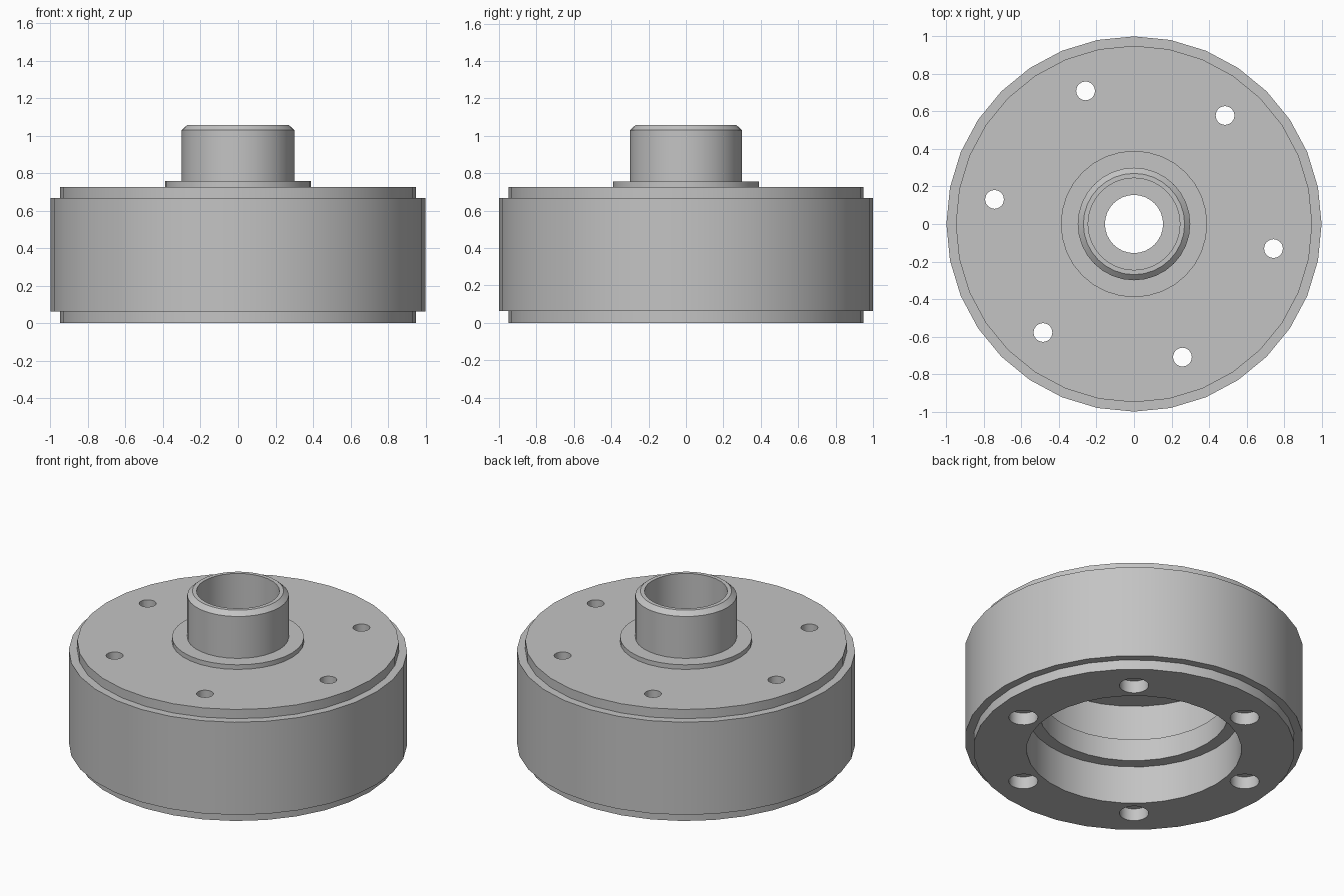
import bpy, bmesh
from math import radians, cos, sin

cube = bpy.data.objects.get("Cube")
if cube:
    bpy.data.objects.remove(cube, do_unlink=True)

SIDES = 32

# Single plain metal colour
grey = bpy.data.materials.new("plain grey metal")
grey.use_nodes = True
colour = (0.55, 0.55, 0.55, 1)
grey.diffuse_color = colour
grey.node_tree.nodes["Principled BSDF"].inputs["Base Color"].default_value = colour


def lathe(name, profile, sides=SIDES):
    """Revolve a closed (radius, height) profile around z."""
    bm = bmesh.new()
    rings = []
    for i in range(sides):
        a = radians(360 * i / sides)
        rings.append([bm.verts.new((r * cos(a), r * sin(a), z)) for r, z in profile])
    n = len(profile)
    for i in range(sides):
        here, there = rings[i], rings[(i + 1) % sides]
        for j in range(n):
            k = (j + 1) % n
            bm.faces.new((here[j], there[j], there[k], here[k]))
    bmesh.ops.recalc_face_normals(bm, faces=bm.faces)
    mesh = bpy.data.meshes.new(name)
    bm.to_mesh(mesh)
    bm.free()
    obj = bpy.data.objects.new(name, mesh)
    bpy.context.collection.objects.link(obj)
    mesh.materials.append(grey)
    return obj


# Flanged housing: outside from bottom to top, then inside back down
outside = [(0.95, 0), (0.95, 0.063), (1, 0.063), (1, 0.667), (0.95, 0.667),
           (0.95, 0.727), (0.39, 0.727), (0.39, 0.757), (0.3, 0.757),
           (0.3, 1.03), (0.27, 1.057)]
inside = [(0.245, 1.057), (0.245, 0.73), (0.155, 0.73), (0.155, 0.66),
          (0.635, 0.66), (0.635, 0.39), (0.56, 0.39), (0.56, 0.247), (0.635, 0.247),
          (0.635, 0)]
housing = lathe("flanged_housing", outside + inside)

# Six bolt holes, counterbored from below
bm = bmesh.new()
BOLT_CIRCLE = 0.755
stepped_hole = [(0.086, -0.1), (0.086, 0.08), (0.05, 0.08), (0.05, 0.9)]
for i in range(6):
    a = radians(50 + 60 * i)
    cx, cy = BOLT_CIRCLE * cos(a), BOLT_CIRCLE * sin(a)
    loops = []
    for r, z in stepped_hole:
        loops.append([bm.verts.new((cx + r * cos(radians(t)), cy + r * sin(radians(t)), z))
                      for t in range(0, 360, 15)])
    for low, high in zip(loops, loops[1:]):
        for j in range(len(low)):
            k = (j + 1) % len(low)
            bm.faces.new((low[j], low[k], high[k], high[j]))
    bm.faces.new(loops[0][::-1])
    bm.faces.new(loops[-1])
bmesh.ops.recalc_face_normals(bm, faces=bm.faces)
mesh = bpy.data.meshes.new("bolt_hole_cutter")
bm.to_mesh(mesh)
bm.free()
mesh.materials.append(grey)
cutter = bpy.data.objects.new("bolt_hole_cutter", mesh)
bpy.context.collection.objects.link(cutter)
cutter.hide_render = True

bpy.ops.object.select_all(action="DESELECT")
housing.select_set(True)
bpy.context.view_layer.objects.active = housing
cut = housing.modifiers.new("bolt holes", "BOOLEAN")
cut.operation = "DIFFERENCE"
cut.solver = "EXACT"
cut.object = cutter
bpy.ops.object.modifier_apply(modifier=cut.name)
bpy.data.objects.remove(cutter, do_unlink=True)

# Smooth walls with crisp machined edges
bpy.ops.object.shade_smooth_by_angle(angle=radians(30))
